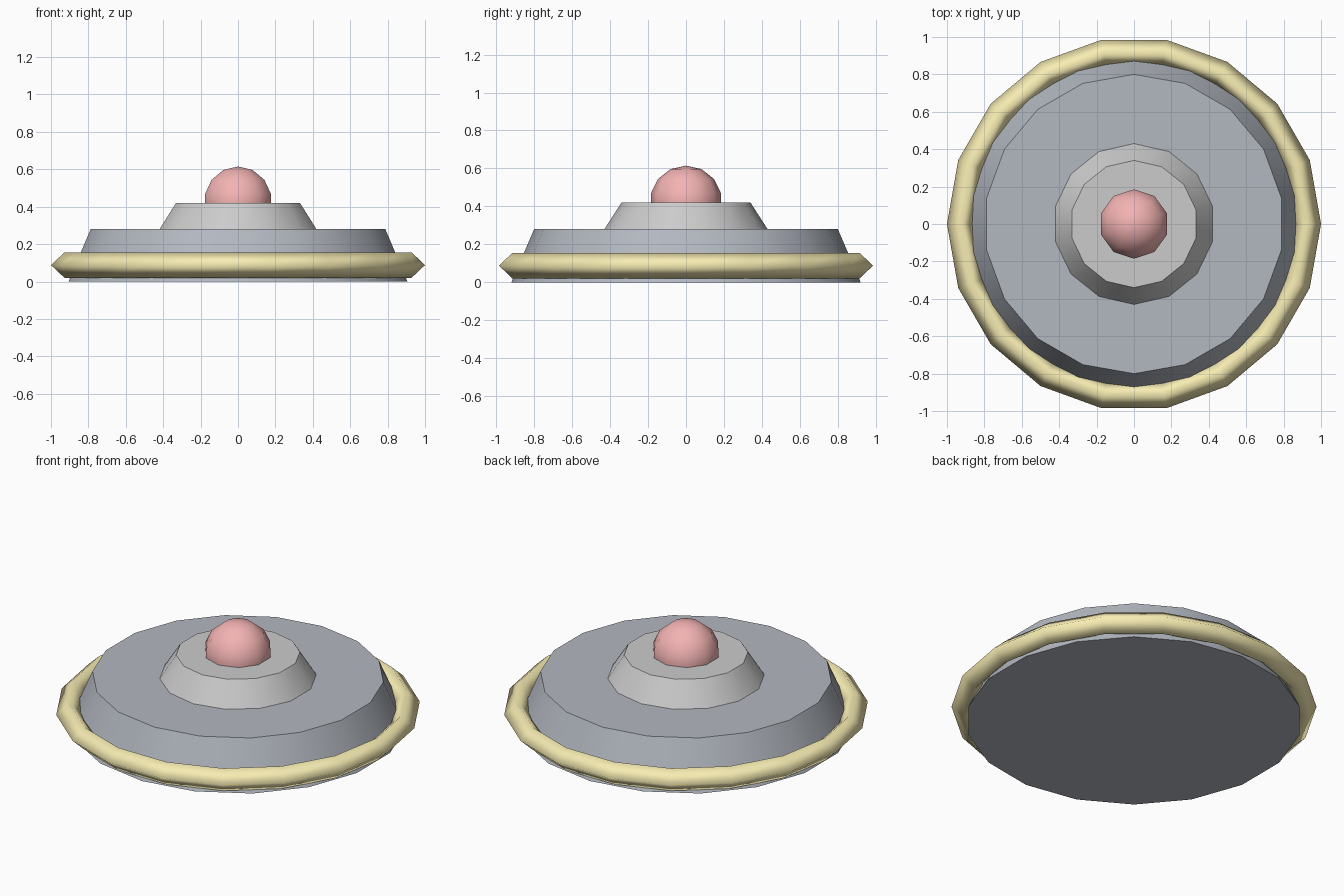
import bpy, bmesh
from math import sin, cos, pi, radians

if "Cube" in bpy.data.objects:
    bpy.data.objects.remove(bpy.data.objects["Cube"])


def lathe(name, profile, sides, start, color, closed=False, smooth_angle=None):
    """Spin a (radius, z) profile around z; cap open ends, or join it into a ring."""
    bm = bmesh.new()
    rings = []
    for r, z in profile:
        if r < 1e-6:
            rings.append([bm.verts.new((0, 0, z))] * sides)
        else:
            rings.append([bm.verts.new((r * cos(start + 2 * pi * i / sides),
                                        r * sin(start + 2 * pi * i / sides), z))
                          for i in range(sides)])
    pairs = list(zip(rings, rings[1:]))
    if closed:
        pairs.append((rings[-1], rings[0]))
    for a, b in pairs:
        for i in range(sides):
            j = (i + 1) % sides
            bm.faces.new(list(dict.fromkeys([a[i], a[j], b[j], b[i]])))
    if not closed:
        for ring in (rings[0], rings[-1]):
            if ring[0] is not ring[1]:
                bm.faces.new(ring)
    bmesh.ops.recalc_face_normals(bm, faces=bm.faces)
    for f in bm.faces:
        f.smooth = True
    if smooth_angle:
        for e in bm.edges:
            e.smooth = e.calc_face_angle(0) < smooth_angle
    mesh = bpy.data.meshes.new(name)
    bm.to_mesh(mesh)
    bm.free()
    mat = bpy.data.materials.new(name + "_color")
    mat.diffuse_color = (*color, 1)
    mat.use_nodes = True
    mat.node_tree.nodes["Principled BSDF"].inputs["Base Color"].default_value = mat.diffuse_color
    mesh.materials.append(mat)
    obj = bpy.data.objects.new(name, mesh)
    bpy.context.collection.objects.link(obj)
    return obj


# Wide dark base
lathe("base", [(0.92, 0), (0.80, 0.28)], 18, pi / 2, (0.45, 0.48, 0.53),
      smooth_angle=radians(30))

# Yellow rim ring with a diamond cross-section
lathe("rim_ring", [(1.0, 0.088), (0.928, 0.156), (0.856, 0.088), (0.928, 0.02)],
      18, 0, (0.93, 0.84, 0.45), closed=True)

# Light grey raised platform
lathe("platform", [(0.43, 0.28), (0.34, 0.42)], 14, pi / 2, (0.68, 0.68, 0.70),
      smooth_angle=radians(30))

# Red button: low-poly sphere half sunk in the platform
R, ZC, N = 0.19, 0.425, 7
lathe("button", [(R * sin(pi * k / N), ZC - R * cos(pi * k / N)) for k in range(N + 1)],
      10, pi / 2, (0.90, 0.45, 0.45))
